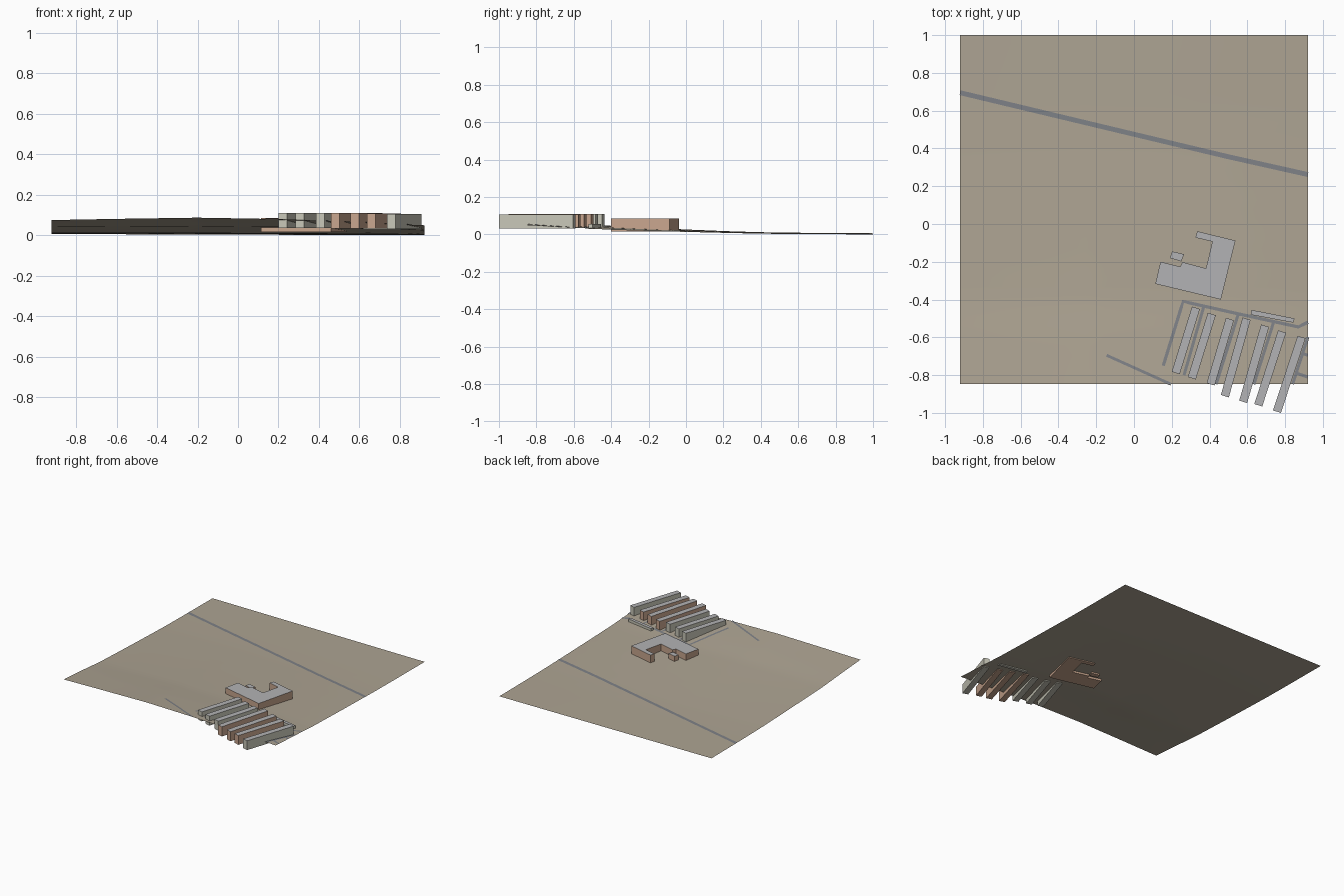
import bpy, bmesh, math
from mathutils import Vector

if "Cube" in bpy.data.objects:
    bpy.data.objects.remove(bpy.data.objects["Cube"])


def material(name, rgb):
    m = bpy.data.materials.new(name)
    m.diffuse_color = (*rgb, 1)
    m.use_nodes = True
    m.node_tree.nodes["Principled BSDF"].inputs["Base Color"].default_value = m.diffuse_color
    return m


SOIL = material("soil", (0.42, 0.37, 0.29))
ASPHALT = material("asphalt", (0.21, 0.22, 0.24))
ROOF = material("roof", (0.45, 0.45, 0.46))
BEIGE = material("beige_wall", (0.58, 0.57, 0.48))
TAN = material("tan_wall", (0.58, 0.38, 0.27))


def lerp_table(table, v):
    for (a, fa), (b, fb) in zip(table, table[1:]):
        if v <= b:
            break
    t = min(max((v - a) / (b - a), 0), 1)
    return fa + (fb - fa) * t


# Hillside: height of the front edge, and how it fades towards the back
FRONT = [(-0.92, .075), (-0.6, .081), (-0.2, .087), (0.2, .08), (0.55, .067), (0.92, .049)]
FADE = [(-0.85, 1), (-0.6, .74), (-0.4, .5), (-0.2, .38), (0, .27), (0.2, .17),
        (0.4, .08), (0.6, .04), (1, 0)]


def ground(x, y):
    back = 0.003 - 0.003 * x / 0.92
    return back + (lerp_table(FRONT, x) - back) * lerp_table(FADE, y)


def add_object(name, bm, mats):
    me = bpy.data.meshes.new(name)
    bm.to_mesh(me)
    bm.free()
    for m in mats:
        me.materials.append(m)
    ob = bpy.data.objects.new(name, me)
    bpy.context.collection.objects.link(ob)
    return ob


# Terrain sheet
def terrain(n=36):
    bm = bmesh.new()
    bmesh.ops.create_grid(bm, x_segments=n, y_segments=n, size=1)
    for v in bm.verts:
        x, y = v.co.x * 0.922, 0.076 + v.co.y * 0.924
        v.co = (x, y, ground(x, y))
    for f in bm.faces:
        f.smooth = True
    add_object("terrain", bm, [SOIL])


# Road ribbon draped over the terrain
def road(name, points, width):
    pts = []
    for a, b in zip(points, points[1:]):
        a, b = Vector(a), Vector(b)
        n = max(1, math.ceil((b - a).length / 0.04))
        pts += [a.lerp(b, i / n) for i in range(n)]
    pts.append(Vector(points[-1]))
    bm = bmesh.new()
    rows = []
    for i, p in enumerate(pts):
        d = (pts[min(i + 1, len(pts) - 1)] - pts[max(i - 1, 0)]).normalized()
        side = Vector((-d.y, d.x)) * width / 2
        rows.append([bm.verts.new((q.x, q.y, ground(q.x, q.y) + 0.002))
                     for q in (p - side, p + side)])
    for r, s in zip(rows, rows[1:]):
        bm.faces.new((r[0], s[0], s[1], r[1]))
    add_object(name, bm, [ASPHALT])


# Flat-roofed building extruded from its outline
def building(name, outline, z0, z1, wall):
    bm = bmesh.new()
    base = bm.faces.new([bm.verts.new((x, y, z0)) for x, y in outline])
    top = bmesh.ops.extrude_face_region(bm, geom=[base], use_keep_orig=True)["geom"]
    for v in top:
        if isinstance(v, bmesh.types.BMVert):
            v.co.z = z1
    bmesh.ops.recalc_face_normals(bm, faces=bm.faces)
    for f in bm.faces:
        f.material_index = 1 if f.normal.z > 0.5 else 0
    add_object(name, bm, [wall, ROOF])


terrain()

road("main_road", [(-0.92, .695), (0, .475), (0.5, .356), (0.92, .262)], 0.026)
road("estate_road", [(.155, -.75), (.26, -.41), (.55, -.475), (.87, -.545), (.92, -.52)], 0.017)
road("lower_path", [(-.145, -.695), (.195, -.848)], 0.015)
lanes = [[(.37, -.435), (.265, -.80)], [(.552, -.477), (.435, -.848)],
         [(.74, -.517), (.635, -.848)], [(.92, -.60), (.84, -.848)],
         [(.89, -.685), (.92, -.695)], [(.86, -.79), (.92, -.81)]]
for i, lane in enumerate(lanes):
    road(f"lane_{i + 1}", lane, 0.016)

# Row of slab blocks: back-left corner, front-left corner, base, top, wall
blocks = [((.307, -.437), (.200, -.782), .036, .110, BEIGE),
          ((.391, -.470), (.285, -.810), .036, .110, BEIGE),
          ((.487, -.497), (.385, -.842), .036, .110, BEIGE),
          ((.575, -.495), (.460, -.905), .034, .110, TAN),
          ((.673, -.532), (.557, -.935), .034, .109, TAN),
          ((.763, -.563), (.637, -.953), .034, .107, TAN),
          ((.866, -.592), (.736, -.987), .032, .105, BEIGE)]
for i, (b, f, z0, z1, wall) in enumerate(blocks):
    w = (0.042, -0.013)
    building(f"slab_block_{i + 1}",
             [f, (f[0] + w[0], f[1] + w[1]), (b[0] + w[0], b[1] + w[1]), b], z0, z1, wall)

# Low garage row behind the slabs
building("garage_row", [(.617, -.48), (.843, -.522), (.85, -.5), (.623, -.455)],
         .028, .055, BEIGE)

# Hook-shaped hall and its annex
building("main_hall", [(.335, -.038), (.325, -.072), (.415, -.093), (.381, -.235),
                       (.257, -.202), (.245, -.226), (.14, -.2), (.113, -.317),
                       (.46, -.4), (.537, -.088)], .016, .084, TAN)
building("hall_annex", [(.19, -.18), (.25, -.198), (.265, -.16), (.202, -.145)],
         .018, .07, TAN)
